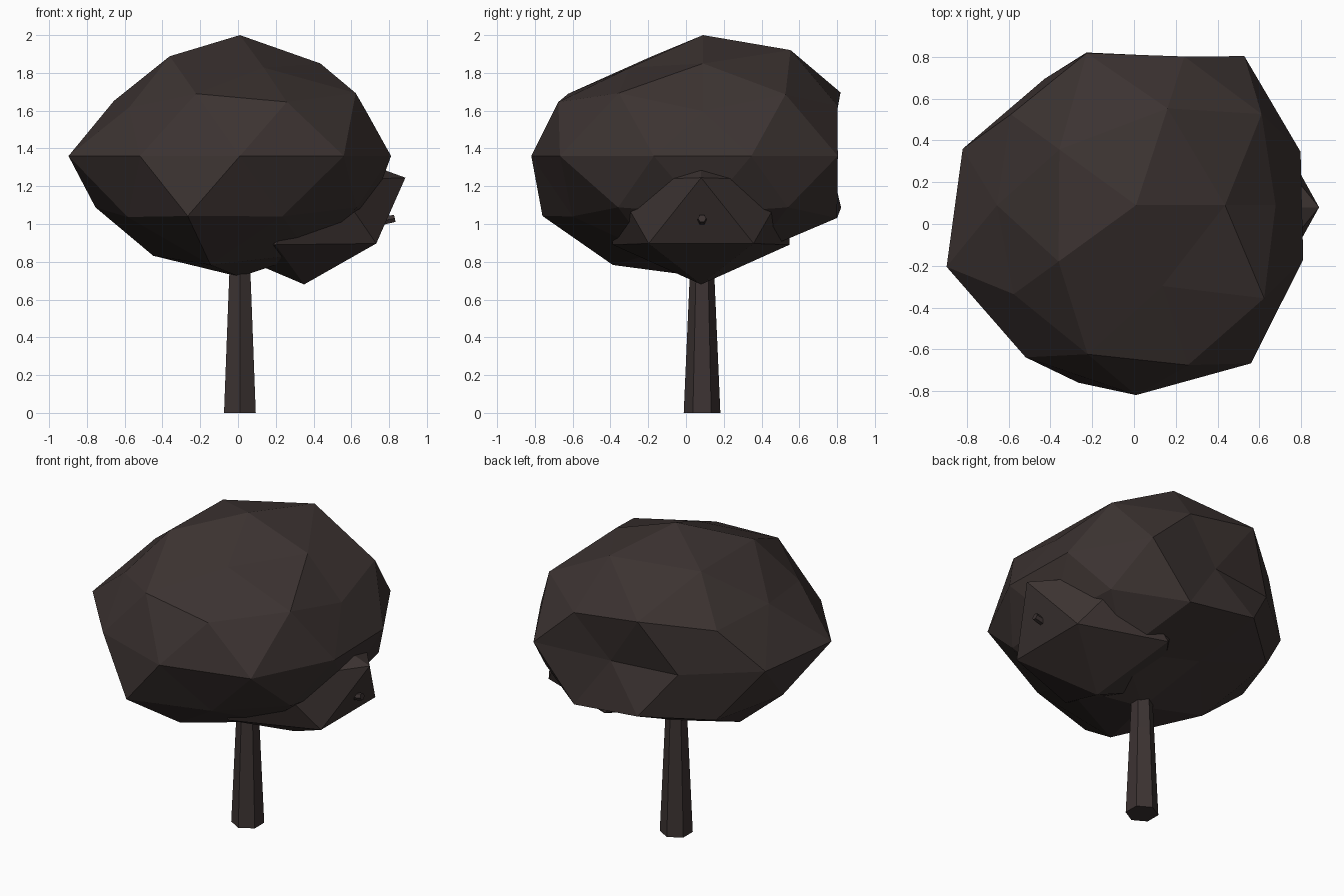
import bpy, bmesh, math
from mathutils import Vector

if "Cube" in bpy.data.objects:
    bpy.data.objects.remove(bpy.data.objects["Cube"])


def material(name, rgb):
    m = bpy.data.materials.new(name)
    m.diffuse_color = (*rgb, 1)
    m.use_nodes = True
    m.node_tree.nodes["Principled BSDF"].inputs["Base Color"].default_value = m.diffuse_color
    return m


LEAF = material("dark foliage", (0.045, 0.033, 0.031))
BARK = material("dark bark", (0.045, 0.033, 0.032))


def finish(bm, name, mat):
    bmesh.ops.recalc_face_normals(bm, faces=bm.faces)
    mesh = bpy.data.meshes.new(name)
    bm.to_mesh(mesh)
    bm.free()
    mesh.materials.append(mat)
    obj = bpy.data.objects.new(name, mesh)
    bpy.context.collection.objects.link(obj)
    return obj


def foliage(name, level, center, radius, height, factors):
    """Squashed icosphere; each vertex, ring by ring from the top, gets a radial factor."""
    bm = bmesh.new()
    bmesh.ops.create_icosphere(bm, subdivisions=level, radius=1)

    def order(v):
        return (-round(v.co.z, 1), (math.atan2(v.co.y, v.co.x) + 0.1) % math.tau)

    for v, f in zip(sorted(bm.verts, key=order), factors):
        v.co = Vector(center) + Vector((v.co.x * radius, v.co.y * radius, v.co.z * height)) * f
    return finish(bm, name, LEAF)


def limb(name, rings, sides, turn):
    """Tapered limb through (centre, radius) rings."""
    bm = bmesh.new()
    axis = (Vector(rings[-1][0]) - Vector(rings[0][0])).normalized()
    rot = axis.to_track_quat('Z', 'Y')
    loops = []
    for c, r in rings:
        angles = [turn + math.tau * i / sides for i in range(sides)]
        loops.append([bm.verts.new(Vector(c) + rot @ Vector((r * math.cos(a), r * math.sin(a), 0)))
                      for a in angles])
    for lo, hi in zip(loops, loops[1:]):
        for i in range(sides):
            j = (i + 1) % sides
            bm.faces.new((lo[i], lo[j], hi[j], hi[i]))
    bm.faces.new(loops[0][::-1])
    bm.faces.new(loops[-1])
    return finish(bm, name, BARK)


# Large uneven crown
foliage("main_crown", 2, (0.01, 0.09, 1.36), 0.9, 0.64, [
    1.0,
    0.90, 1.03, 0.96, 0.97, 0.86,
    0.97, 1.00, 0.87, 0.98, 0.99,
    0.83, 0.93, 0.92, 0.90, 1.00,
    0.92, 0.98, 0.74, 0.83, 0.97, 1.06, 1.00, 1.01, 1.04, 0.935,
    0.95, 0.955, 0.95, 1.11, 0.95,
    0.90, 0.975, 0.95, 0.96, 0.95,
    0.95, 0.83, 0.97, 1.06, 0.95,
    1.0])

# Small side clump
foliage("side_clump", 1, (0.35, 0.08, 1.06), 0.55, 0.38, [
    1.0,
    1.09, 1.0, 1.0, 1.0, 1.0,
    0.96, 1.0, 1.0, 1.0, 0.96,
    1.0])

# Hexagonal trunk and the branch whose tip pokes out of the clump
limb("trunk", [((0.01, 0.085, 0), 0.097), ((0.01, 0.085, 0.55), 0.073),
               ((0.01, 0.085, 0.95), 0.055)], 6, math.pi / 6)
limb("side_branch", [((0.01, 0.085, 0.86), 0.05), ((0.83, 0.085, 1.03), 0.022)], 6, 0)
